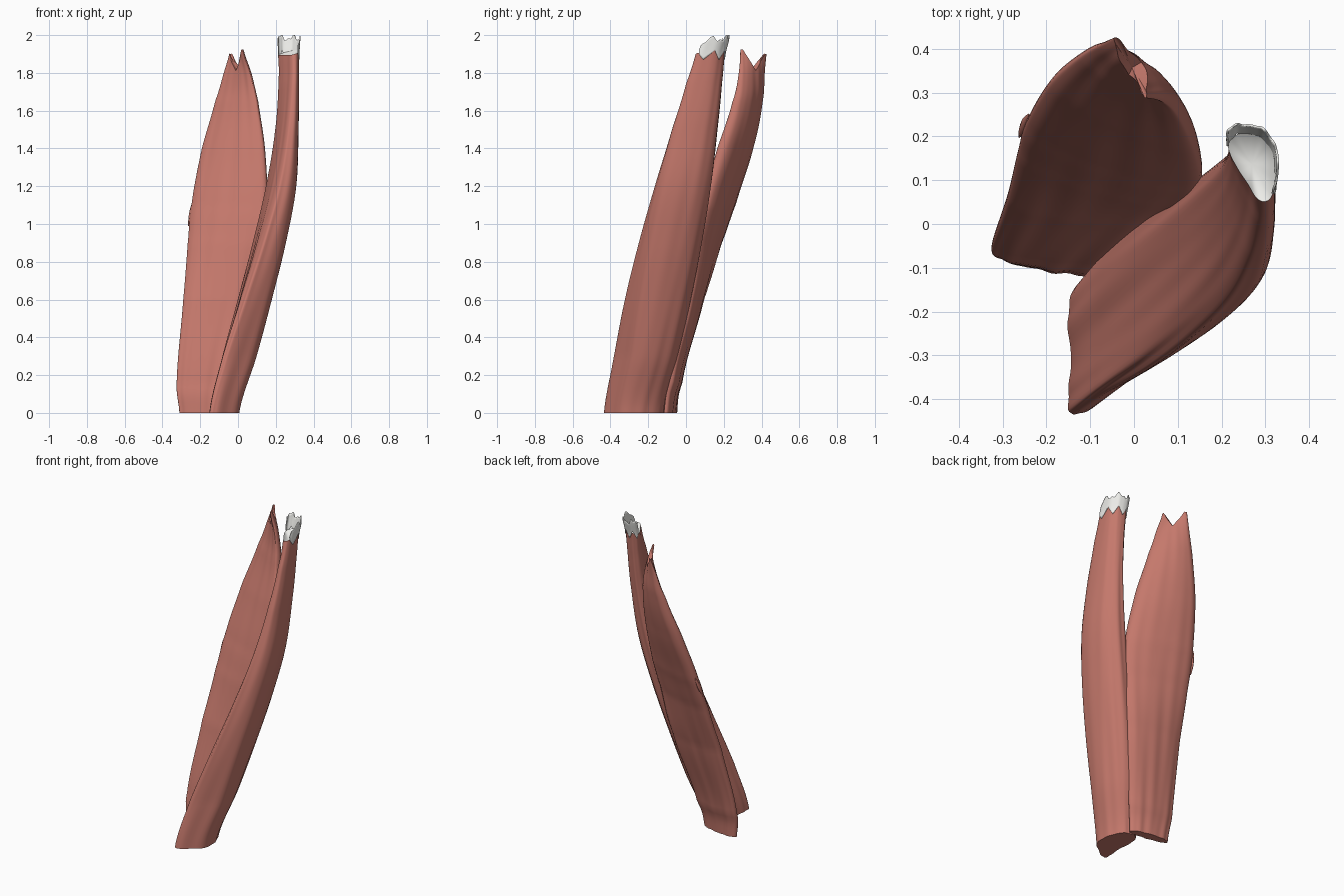
import bpy, bmesh, math
from mathutils import Vector

if "Cube" in bpy.data.objects:
    bpy.data.objects.remove(bpy.data.objects["Cube"])


def spline(p, t, closed=False):
    """Catmull-Rom through tuples p at float index t."""
    n = len(p)
    i = math.floor(t)
    if not closed:
        i = min(max(i, 0), n - 2)
    f = t - i
    a, b, c, d = [p[(i + k) % n] if closed else p[min(max(i + k, 0), n - 1)]
                  for k in (-1, 0, 1, 2)]
    return [0.5 * (2 * q + (r - o) * f + (2 * o - 5 * q + 4 * r - s) * f * f
                   + (3 * q - o - 3 * r + s) * f ** 3) for o, q, r, s in zip(a, b, c, d)]


def at_height(table, z):
    """Smoothly interpolate a table of (z, values...) at height z."""
    for i in range(len(table) - 1):
        if z <= table[i + 1][0] or i == len(table) - 2:
            f = (z - table[i][0]) / (table[i + 1][0] - table[i][0])
            return spline(table, i + f)[1:]


def material(name, color):
    m = bpy.data.materials.new(name)
    m.diffuse_color = color
    m.use_nodes = True
    m.node_tree.nodes["Principled BSDF"].inputs["Base Color"].default_value = m.diffuse_color
    return m


def loft(name, rows, mats, closed=True, cap_dip=0.0):
    """Skin a stack of rings; the top cap uses the last material."""
    bm = bmesh.new()
    vs = [[bm.verts.new(p) for p in r] for r in rows]
    n = len(rows[0])
    for a, b in zip(vs, vs[1:]):
        for i in range(n if closed else n - 1):
            j = (i + 1) % n
            bm.faces.new((a[i], a[j], b[j], b[i]))
    if closed:
        bm.faces.new(vs[0][::-1])
        mid = sum((v.co for v in vs[-1]), Vector()) / n
        c = bm.verts.new(mid - Vector((0, 0, cap_dip)))
        for i in range(n):
            f = bm.faces.new((vs[-1][i], vs[-1][(i + 1) % n], c))
            f.material_index = len(mats) - 1
    bmesh.ops.recalc_face_normals(bm, faces=bm.faces)
    me = bpy.data.meshes.new(name)
    bm.to_mesh(me)
    bm.free()
    ob = bpy.data.objects.new(name, me)
    bpy.context.collection.objects.link(ob)
    for m in mats:
        me.materials.append(m)
    bpy.ops.object.select_all(action='DESELECT')
    bpy.context.view_layer.objects.active = ob
    ob.select_set(True)
    bpy.ops.object.shade_smooth_by_angle(angle=math.radians(50))
    return ob


def fibre(s, z):
    """Shallow lengthwise grooves, s in 0..1 round the muscle."""
    a = 2 * math.pi * s
    return (0.0025 * math.sin(9 * a + 2.2 * z) + 0.0015 * math.sin(14 * a - 3 * z + 1)) * (1 - 0.3 * z)


red = material("muscle_red", (0.56, 0.19, 0.15, 1))
white = material("tendon_white", (0.85, 0.85, 0.82, 1))

# Front muscle: outline blends from base to tip, fitted into a box (x0, x1, y0, y1)
BASE = [(0, .05), (.22, 0), (.97, .3), (1, .68), (.68, .97), (.2, 1), (0, .78), (.04, .38)]
TIP = [(.4, .3), (.68, .03), (.97, .1), (1, .62), (.7, .93), (.25, 1), (0, .85), (.12, .6)]
BOX = [(0, -.15, 0, -.43, -.13), (.3, -.08, .09, -.375, -.05), (.6, 0, .17, -.32, .02),
       (.9, .08, .245, -.25, .08), (1.2, .15, .302, -.17, .13), (1.5, .198, .317, -.08, .165),
       (1.75, .215, .32, 0, .19), (1.9, .215, .32, .05, .205), (2, .213, .325, .085, .228)]


def outline(s, z):
    k = min(max((z - .3) / 1.5, 0), 1)
    return Vector(spline(BASE, s * 8, True)).lerp(Vector(spline(TIP, s * 8, True)), k)


def front_point(s, z, grow=0.0):
    x0, x1, y0, y1 = at_height(BOX, z)
    u, v = outline(s, z)
    k = 1 + fibre(s, z) / 0.13 + grow
    return Vector(((x0 + x1) / 2 + (x1 - x0) * (u - .5) * k,
                   (y0 + y1) / 2 + (y1 - y0) * (v - .5) * k, z))


N, M = 72, 70
rows = []
for r in range(M + 1):
    row = []
    for i in range(N):
        u, v = outline(i / N, 1.9)
        top = 1.875 + 0.03 * u + 0.025 * v      # rim is lowest at the front left
        row.append(front_point(i / N, top * r / M))
    rows.append(row)
loft("front_muscle", rows, [red, white], cap_dip=0.05)

# Tendon: thin curved sheet with ragged edges around the back of the rim
K = 48
rows = []
for r in range(9):
    row = []
    for i in range(K + 1):
        s = (1.9 + 4.4 * i / K) / 8
        low = 1.87 + 0.05 * abs((i / 6) % 2 - 1)
        high = 1.978 + 0.012 * math.sin(i * .4 - 1) + 0.007 * math.sin(i * .9 + 1)
        high += 0.012 * i / K - 0.03 * max(0, 1 - i / 8)
        row.append(front_point(s, low + (min(high, 2) - low) * r / 8, .02))
    rows.append(row)
tendon = loft("tendon", rows, [white], closed=False)
sol = tendon.modifiers.new("thickness", 'SOLIDIFY')
sol.thickness = 0.005
sol.offset = 0

# Back muscle: lens section from left edge (x, y) to right edge (x, y),
# with back bulge and front bulge
LENS = [(0, -.31, -.07, -.06, -.11, .035, .02), (.15, -.325, -.05, -.03, -.08, .04, .025),
        (.6, -.29, .06, .07, .02, .05, .04), (.9, -.265, .165, .125, .06, .055, .045),
        (1.1, -.245, .235, .153, .1, .065, .045), (1.4, -.19, .325, .138, .175, .075, .035),
        (1.65, -.12, .385, .1, .25, .06, .02), (1.8, -.075, .41, .065, .28, .035, .01),
        (1.93, -.04, .428, .025, .288, .012, .006)]
rows = []
H = N // 2
for r in range(M + 1):
    row = []
    for i in range(N):
        a = 2 * math.pi * i / N
        t = (1 + math.cos(a)) / 2       # 1 at right edge, 0 at left edge
        notch = 0.1 * max(0, 1 - abs(t - .5) / .42)
        top = 1.9 + 0.025 * t - notch   # two tips with a notch between
        z = top * r / M
        lx, ly, rx, ry, back, front = at_height(LENS, z)
        chord = Vector((rx - lx, ry - ly))
        nrm = Vector((-chord.y, chord.x)).normalized()
        w = abs(math.sin(a)) ** .8
        d = back * w if i < H else -front * w
        d += 0.8 * fibre(i / N, z) * w
        p = Vector((lx, ly)) + chord * t + nrm * d
        row.append(Vector((p.x, p.y, z)))
    rows.append(row)
loft("back_muscle", rows, [red], cap_dip=0.07)

# Small torn fibre nub on the left edge of the back muscle
rows = []
for r in range(9):
    f = r / 8
    rad = 0.014 * math.sin(math.pi * min(.08 + .87 * f, .97))
    c = Vector((-.262 + .022 * f, .2 + .05 * f, .99 + .13 * f))
    rows.append([c + Vector((rad * .6 * math.cos(k * math.pi / 4),
                             rad * math.sin(k * math.pi / 4), 0)) for k in range(8)])
loft("torn_fibre", rows, [red])
